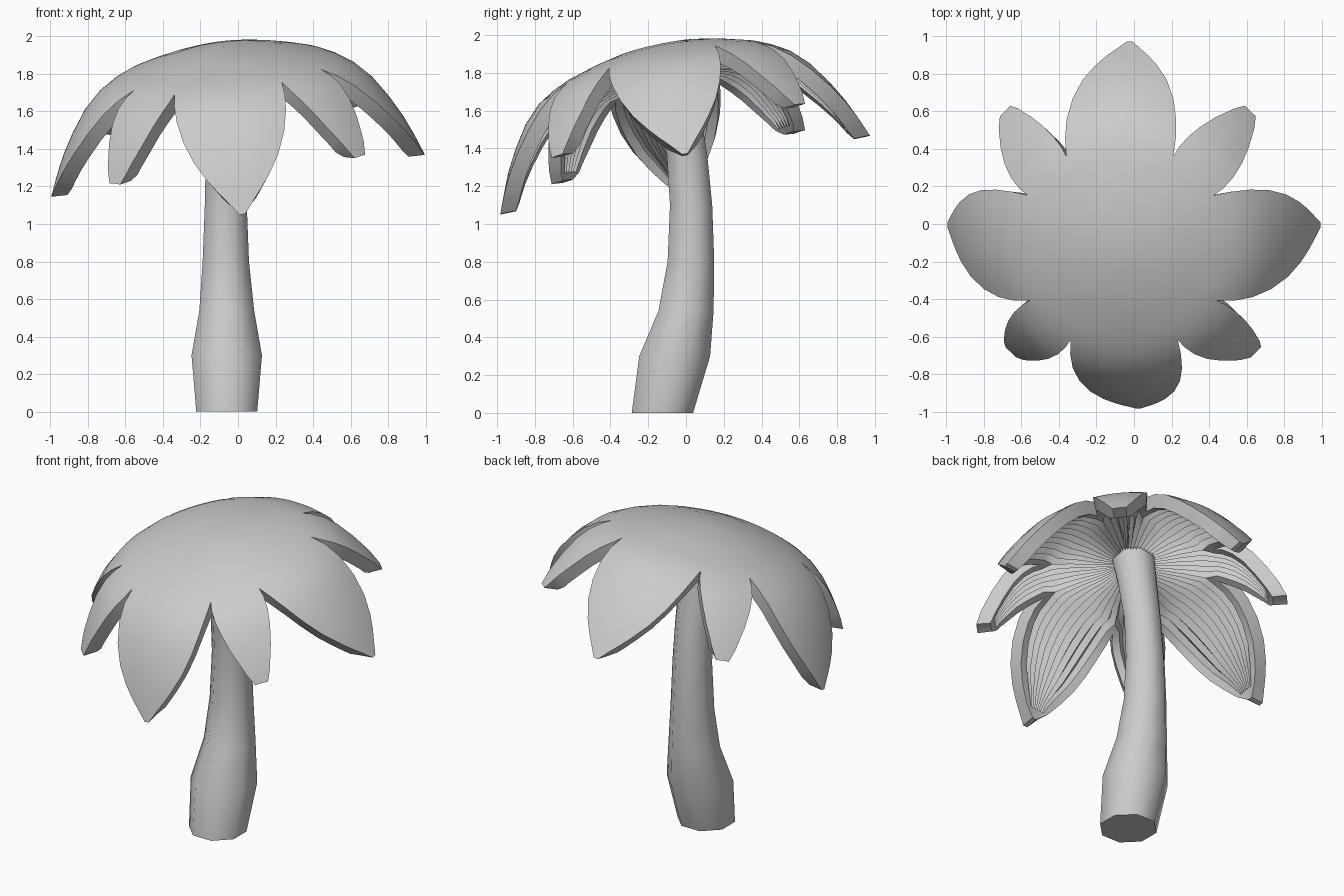
import bpy, bmesh
from math import sin, cos, pi, radians, hypot
from mathutils import Vector, Euler

if "Cube" in bpy.data.objects:
    bpy.data.objects.remove(bpy.data.objects["Cube"])

def finish(bm, name, angle):
    bmesh.ops.remove_doubles(bm, verts=bm.verts, dist=1e-4)
    bmesh.ops.recalc_face_normals(bm, faces=bm.faces)
    me = bpy.data.meshes.new(name)
    bm.to_mesh(me)
    bm.free()
    ob = bpy.data.objects.new(name, me)
    bpy.context.collection.objects.link(ob)
    bpy.ops.object.select_all(action='DESELECT')
    ob.select_set(True)
    bpy.context.view_layer.objects.active = ob
    bpy.ops.object.shade_smooth_by_angle(angle=radians(angle))
    return ob

# Stem: bent eight-sided tube (x, y, z, radius)
bm = bmesh.new()
rings = []
for x, y, z, r in [(-.06, -.125, 0, .167), (-.06, -.06, .3, .193), (-.06, 0, .54, .15),
                   (-.065, .026, .8, .127), (-.065, .027, 1.1, .115),
                   (-.065, .005, 1.37, .11), (-.07, -.05, 1.65, .118), (-.07, -.09, 1.85, .13)]:
    rings.append([bm.verts.new((x + r / .95 * cos((i + .5) * pi / 4),
                                y + r / .95 * sin((i + .5) * pi / 4), z)) for i in range(8)])
for a, b in zip(rings, rings[1:]):
    for i in range(8):
        bm.faces.new((a[i], a[(i + 1) % 8], b[(i + 1) % 8], b[i]))
bm.faces.new(rings[0])
bm.faces.new(rings[-1])
finish(bm, "stem", 50)

# Cap: dome profile cut into four large and four small petals, gills beneath
PROFILE = [(0, .71), (.28, .68), (.55, .60), (.68, .53), (.78, .43), (.90, .24), (.96, .1), (1, 0)]
NOTCH_R, NOTCH_A = .5765, radians(29.86)
TILT = Euler((radians(12.1), radians(-6.4), 0)).to_matrix()
BASE = Vector((0, -.005, 1.26))

def lin(r):
    r = abs(r)
    for (r0, h0), (r1, h1) in zip(PROFILE, PROFILE[1:]):
        if r <= r1 or r1 == 1:
            return h0 + (h1 - h0) * (r - r0) / (r1 - r0)

def dome(r):
    return (lin(r - .03) + lin(r) * 2 + lin(r + .03)) / 4

def skin(d, s, ang, off, flat=False):
    """Point at distance d along a petal, s across it, sunk by off below the dome."""
    r = hypot(d, s)
    slope = (dome(r + .05) - dome(r - .05)) / .1
    n = hypot(slope, 1)
    nr, nz = (-1, 0) if flat else (slope / n, -1 / n)
    k = 1 + nr * off / r if r > 1e-6 else 1
    x, y = d * k, s * k
    p = Vector((x * cos(ang) - y * sin(ang), x * sin(ang) + y * cos(ang), dome(r) + nz * off))
    return BASE + TILT @ p

def wedge(bm, ang, half, outline, gills):
    d0, w0 = NOTCH_R * cos(half), NOTCH_R * sin(half)
    # rows: distance, half width, rim width, gill ridge depth, gill valley depth
    rows = [(k * d0, k * w0, rim, a, b) for k, rim, a, b in
            [(0, 0, .14, .14), (.2, 0, .14, .08), (.4, 0, .14, .06), (.65, 0, .12, .045),
             (.86, 0, .1, .035), (1, .045, .09, .035)]]
    last = len(outline) - 1
    for i, (d, w) in enumerate(outline):
        rows.append((d, w, min(.05, .35 * w), .085, .085 if i >= last - 1 else .035))
    top, low = [], []
    for i, (d, w, rim, a, b) in enumerate(rows):
        n = 2 * gills
        cols = [(-w, a)] + [((w - rim) * (j / gills - 1), b if j % 2 else a)
                            for j in range(n + 1)] + [(w, a)]
        tip = i == len(rows) - 1
        top.append([bm.verts.new(skin(d, s, ang, 0)) for s, _ in cols])
        low.append([bm.verts.new(skin(d, s, ang, o, tip)) for s, o in cols])
    m = len(top[0])
    for g in (top, low):
        for p, q in zip(g, g[1:]):
            for j in range(m - 1):
                bm.faces.new((p[j], p[j + 1], q[j + 1], q[j]))
    for i in range(5, len(rows) - 1):          # petal sides
        for j in (0, m - 1):
            bm.faces.new((top[i][j], top[i + 1][j], low[i + 1][j], low[i][j]))
    for j in range(m - 1):                     # blunt petal tip
        bm.faces.new((top[-1][j], top[-1][j + 1], low[-1][j + 1], low[-1][j]))

LARGE = [(.59, .297), (.68, .293), (.77, .27), (.85, .225), (.91, .165), (.945, .115), (.965, .08), (1, .015)]
SMALL = [(.61, .162), (.68, .162), (.75, .148), (.82, .12), (.87, .09), (.895, .075), (.93, .04)]
bm = bmesh.new()
for i in range(4):
    wedge(bm, i * pi / 2, NOTCH_A, LARGE, 9)
    wedge(bm, i * pi / 2 + pi / 4, pi / 4 - NOTCH_A, SMALL, 5)
finish(bm, "cap", 40)
